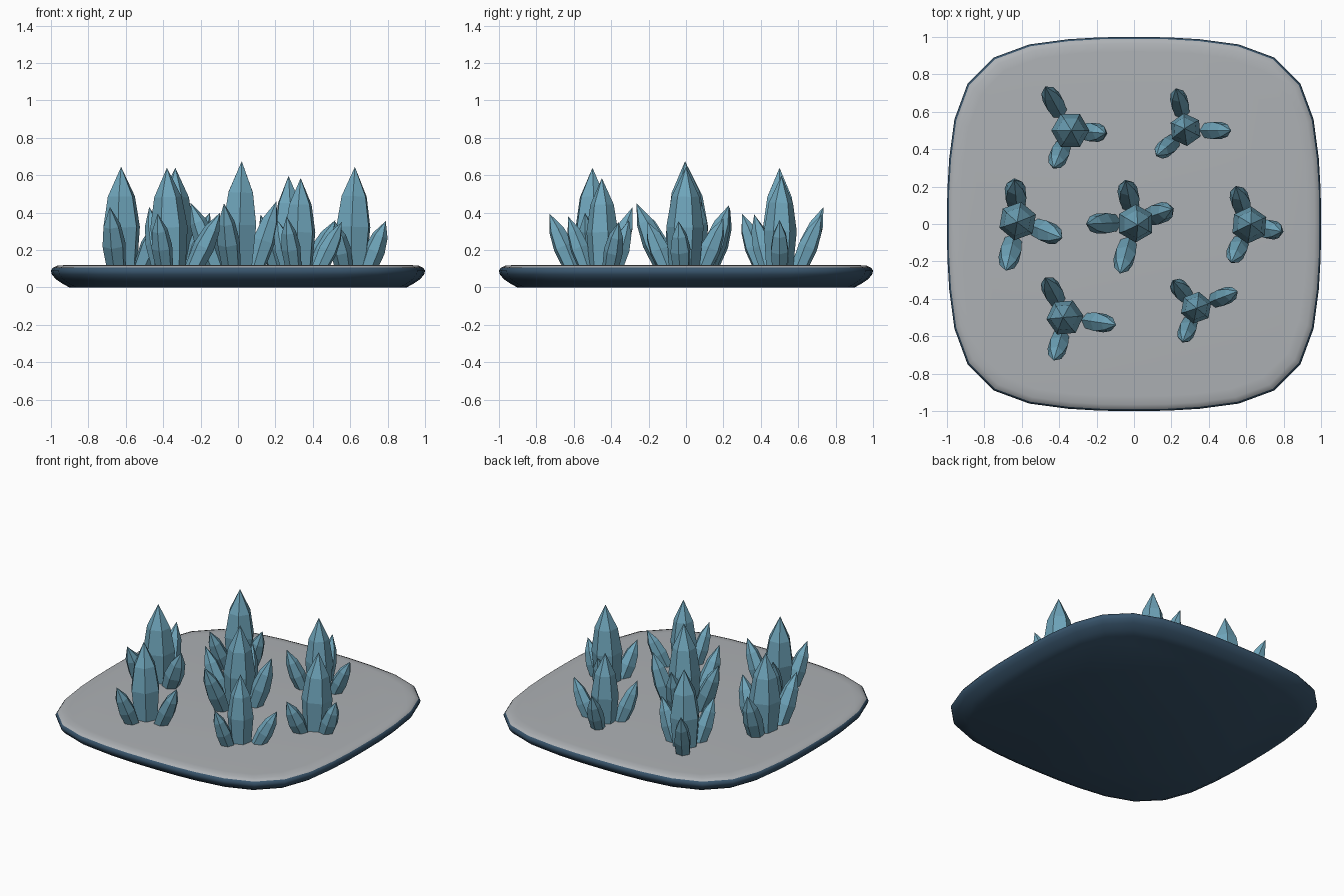
import bpy, bmesh, math
from mathutils import Vector

if "Cube" in bpy.data.objects:
    bpy.data.objects.remove(bpy.data.objects["Cube"])


def material(name, rgb):
    m = bpy.data.materials.new(name)
    m.diffuse_color = (*rgb, 1)
    m.use_nodes = True
    m.node_tree.nodes["Principled BSDF"].inputs["Base Color"].default_value = m.diffuse_color
    return m


BLUE = material("crystal_blue", (0.16, 0.38, 0.50))
GREY = material("stone_grey", (0.42, 0.44, 0.46))
NAVY = material("stone_navy", (0.04, 0.09, 0.15))


def loft(bm, rings, cap_end=True):
    """Skin a list of equal-length vertex rings and close the ends."""
    n = len(rings[0])
    for a, b in zip(rings, rings[1:]):
        for i in range(n):
            j = (i + 1) % n
            bm.faces.new((a[i], a[j], b[j], b[i]))
    bm.faces.new(rings[0][::-1])
    if cap_end:
        bm.faces.new(rings[-1])


def finish(bm, name, mats):
    bmesh.ops.recalc_face_normals(bm, faces=bm.faces)
    me = bpy.data.meshes.new(name)
    bm.to_mesh(me)
    bm.free()
    for m in mats:
        me.materials.append(m)
    ob = bpy.data.objects.new(name, me)
    bpy.context.collection.objects.link(ob)
    return ob


# Base slab: rounded-square outline lofted through a soft edge profile
quarter = [(1, 0), (0.998, 0.18), (0.988, 0.35), (0.96, 0.56), (0.89, 0.75),
           (0.75, 0.89), (0.56, 0.96), (0.35, 0.988), (0.18, 0.998)]
outline = []
for k in range(4):
    for x, y in quarter:
        for _ in range(k):
            x, y = -y, x
        outline.append((x, y))
edge = [(0.90, 0.0), (0.935, 0.018), (0.975, 0.045), (0.995, 0.07),
        (1.0, 0.09), (0.99, 0.106), (0.965, 0.117), (0.92, 0.12)]
bm = bmesh.new()
loft(bm, [[bm.verts.new((x * s, y * s, z)) for x, y in outline] for s, z in edge])
for f in bm.faces:
    f.material_index = 0 if f.calc_center_median().z > 0.11 else 1
base = finish(bm, "base_slab", [GREY, NAVY])
bpy.context.view_layer.objects.active = base
base.select_set(True)
bpy.ops.object.shade_smooth_by_angle(angle=math.radians(50))
base.select_set(False)

# Six-sided crystal: (fraction of length, fraction of radius)
PROFILE = [(0, 0.78), (0.45, 1.0), (0.73, 0.74)]


def crystal(name, foot, tip, radius, turn):
    foot, tip = Vector(foot), Vector(tip)
    rot = Vector((0, 0, 1)).rotation_difference(tip - foot)
    bm = bmesh.new()
    rings = []
    for t, s in PROFILE:
        ring = []
        for i in range(6):
            a = turn + i * math.pi / 3
            off = rot @ Vector((math.cos(a), math.sin(a), 0))
            ring.append(bm.verts.new(foot.lerp(tip, t) + off * radius * s))
        rings.append(ring)
    loft(bm, rings, cap_end=False)
    apex = bm.verts.new(tip)
    for i in range(6):
        bm.faces.new((rings[-1][i], rings[-1][(i + 1) % 6], apex))
    finish(bm, name, [BLUE])


# Clusters: foot xy, main tip, main radius, turn, side radius, side tips
CLUSTERS = {
    "centre": ((0.0, 0.01), (0.02, -0.005, 0.675), 0.102, 90, 0.062,
               [(0.205, 0.08, 0.46), (-0.045, 0.23, 0.44), (-0.255, 0, 0.455), (-0.075, -0.265, 0.45)]),
    "left": ((-0.62, 0.02), (-0.625, 0.01, 0.645), 0.104, 80, 0.064,
             [(-0.64, 0.235, 0.43), (-0.385, -0.075, 0.40), (-0.685, -0.25, 0.43)]),
    "right": ((0.61, -0.01), (0.625, 0, 0.645), 0.100, 85, 0.057,
              [(0.545, 0.2, 0.37), (0.79, -0.04, 0.355), (0.52, -0.205, 0.35)]),
    "back_left": ((-0.345, 0.5), (-0.335, 0.5, 0.64), 0.102, 60, 0.057,
                  [(-0.475, 0.735, 0.43), (-0.15, 0.485, 0.40), (-0.43, 0.3, 0.395)]),
    "back_right": ((0.28, 0.5), (0.27, 0.51, 0.597), 0.088, 95, 0.053,
                   [(0.225, 0.725, 0.39), (0.52, 0.5, 0.36), (0.12, 0.365, 0.39)]),
    "front_left": ((-0.36, -0.5), (-0.38, -0.5, 0.64), 0.100, 5, 0.057,
                   [(-0.475, -0.285, 0.43), (-0.095, -0.54, 0.40), (-0.43, -0.73, 0.395)]),
    "front_right": ((0.33, -0.445), (0.335, -0.45, 0.585), 0.086, 80, 0.052,
                    [(0.21, -0.305, 0.36), (0.555, -0.36, 0.35), (0.26, -0.63, 0.38)]),
}
for name, (foot, tip, r, turn, side_r, sides) in CLUSTERS.items():
    crystal(name + "_main_crystal", (*foot, 0.06), tip, r, math.radians(turn))
    for k, t in enumerate(sides, 1):
        fx = foot[0] + (t[0] - foot[0]) * 0.4
        fy = foot[1] + (t[1] - foot[1]) * 0.4
        out = math.atan2(t[1] - foot[1], t[0] - foot[0])
        crystal(f"{name}_side_crystal_{k}", (fx, fy, 0.07), t, side_r, out)
